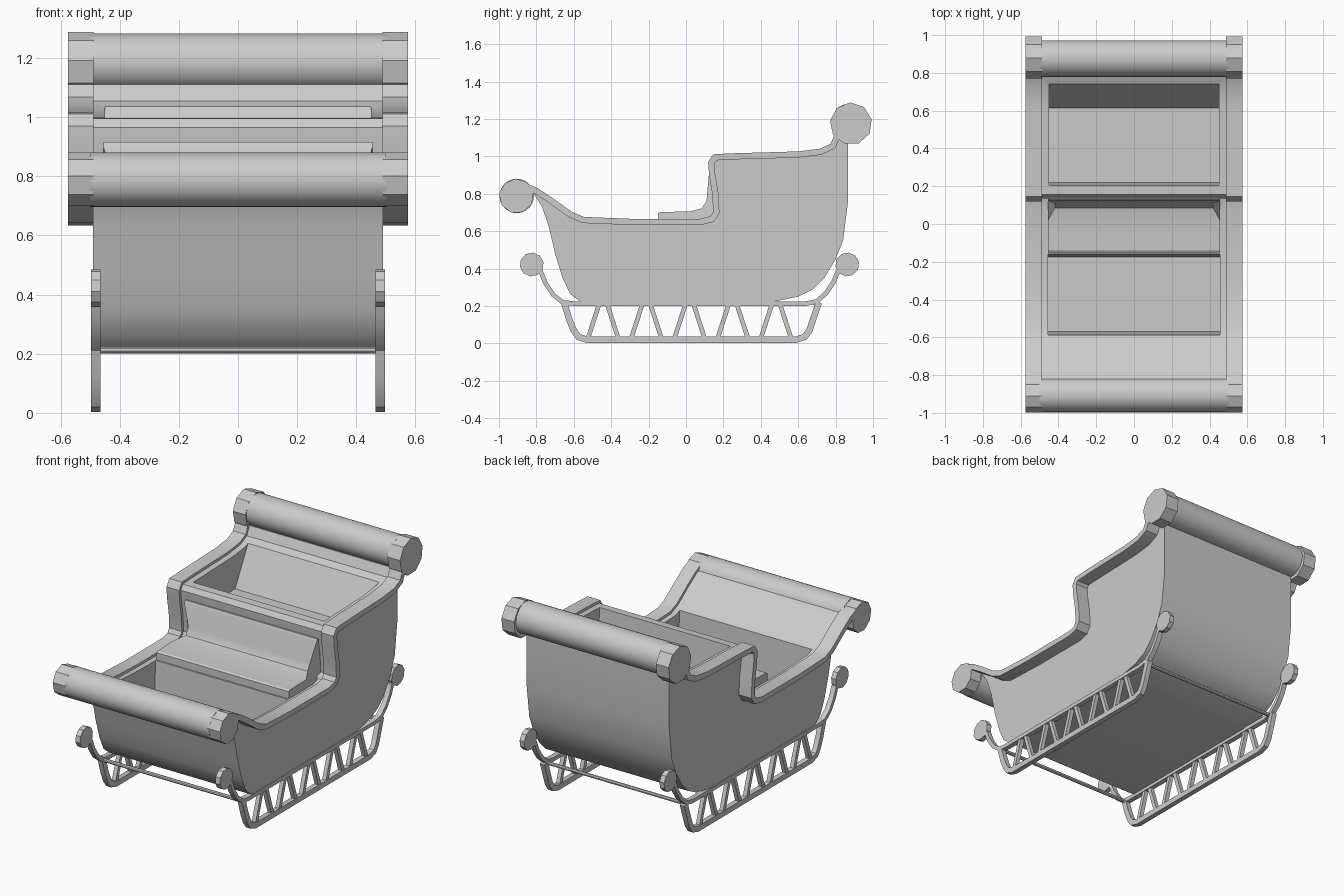
import bpy, bmesh, math
from mathutils import Vector

cube = bpy.data.objects.get("Cube")
if cube:
    bpy.data.objects.remove(cube, do_unlink=True)

grey = bpy.data.materials.new("light_grey")
grey.use_nodes = True
COLOR = (0.6, 0.6, 0.6, 1)
grey.diffuse_color = COLOR
grey.node_tree.nodes["Principled BSDF"].inputs["Base Color"].default_value = COLOR


def finish(name, bm):
    """Turn a bmesh into a smooth-shaded object with sharp edges kept."""
    bmesh.ops.recalc_face_normals(bm, faces=bm.faces)
    mesh = bpy.data.meshes.new(name)
    bm.to_mesh(mesh)
    bm.free()
    mesh.materials.append(grey)
    obj = bpy.data.objects.new(name, mesh)
    bpy.context.collection.objects.link(obj)
    smooth(obj)
    return obj


def smooth(obj):
    bpy.ops.object.select_all(action='DESELECT')
    obj.select_set(True)
    bpy.context.view_layer.objects.active = obj
    bpy.ops.object.shade_smooth_by_angle(angle=math.radians(30))


def add_prism(bm, outline, x0, x1):
    """Extrude a (y, z) outline from x0 to x1."""
    face = bm.faces.new([bm.verts.new((x0, y, z)) for y, z in outline])
    out = bmesh.ops.extrude_face_region(bm, geom=[face])
    moved = [g for g in out["geom"] if isinstance(g, bmesh.types.BMVert)]
    bmesh.ops.translate(bm, vec=(x1 - x0, 0, 0), verts=moved)


def prism(name, outline, x0, x1):
    bm = bmesh.new()
    add_prism(bm, outline, x0, x1)
    return finish(name, bm)


def band(path, width):
    """Outline of a strip of constant width that follows a path."""
    pts = [Vector(p) for p in path]
    sides = ([], [])
    for i, p in enumerate(pts):
        before = (p - pts[i - 1]).normalized() if i else None
        after = (pts[i + 1] - p).normalized() if i < len(pts) - 1 else None
        d = ((before or after) + (after or before)).normalized()
        stretch = 1 / max(0.6, d.dot(after or before))
        n = Vector((-d.y, d.x)) * width / 2 * stretch
        sides[0].append(p + n)
        sides[1].append(p - n)
    return sides[0] + sides[1][::-1]


def disc(center, radius, sides):
    turn = 2 * math.pi / sides
    return [(center[0] + radius * math.cos(turn * (i + 0.3)),
             center[1] + radius * math.sin(turn * (i + 0.3))) for i in range(sides)]


def cut_pit(body, width, y0, y1, top, floor, back_slope):
    """Hollow a tapering compartment out of the body."""
    outline = [(y0, top), (y0 + 0.02, floor), (y1 - back_slope, floor), (y1, top)]
    cutter = prism("pit_cutter", outline, -width, width)
    cutter.hide_render = True
    mod = body.modifiers.new("pit", 'BOOLEAN')
    mod.operation = 'DIFFERENCE'
    mod.solver = 'EXACT'
    mod.object = cutter
    bpy.context.view_layer.objects.active = body
    bpy.ops.object.modifier_apply(modifier=mod.name)
    bpy.data.objects.remove(cutter, do_unlink=True)


# Shared line of the rail and the top of the body
rail_line = [(-0.86, 0.84), (-0.80, 0.815), (-0.72, 0.762), (-0.62, 0.69), (-0.55, 0.66),
             (-0.3, 0.65), (0.08, 0.65), (0.14, 0.665), (0.162, 0.70), (0.157, 0.80),
             (0.14, 0.90), (0.135, 0.965), (0.155, 0.995), (0.25, 1.0), (0.6, 1.01),
             (0.72, 1.025), (0.785, 1.055), (0.81, 1.11)]
hull_line = [(0.865, 1.1), (0.865, 0.75), (0.84, 0.55), (0.80, 0.45), (0.74, 0.35),
             (0.68, 0.29), (0.6, 0.25), (0.45, 0.22), (-0.56, 0.22), (-0.62, 0.265),
             (-0.66, 0.35), (-0.70, 0.48), (-0.735, 0.63), (-0.77, 0.73), (-0.815, 0.8)]

# Body with a front and a rear compartment
body = prism("body", rail_line + hull_line, -0.49, 0.49)
cut_pit(body, 0.45, 0.2, 0.755, 1.06, 0.8, 0.14)
cut_pit(body, 0.455, -0.59, -0.155, 0.72, 0.35, 0.02)
smooth(body)

# Seat with a curved backrest, narrowing where the two meet
bm = bmesh.new()
add_prism(bm, [(-0.15, 0.64), (-0.15, 0.695), (-0.14, 0.702), (0.02, 0.706), (0.085, 0.722),
               (0.11, 0.765), (0.122, 0.9), (0.13, 0.915), (0.17, 0.915), (0.17, 0.64)],
          -0.455, 0.455)
for v in bm.verts:
    if 0.05 < v.co.y < 0.115:
        v.co.x *= 0.92
finish("seat", bm)

# Rolls across the front and the back
front_scroll, back_scroll = (-0.907, 0.788), (0.882, 1.175)
prism("front_roll", disc((-0.905, 0.788), 0.092, 24), -0.5, 0.5)
prism("back_roll", disc((0.876, 1.185), 0.097, 24), -0.5, 0.5)

# Runner lines, scrolls and struts
curl = [(-0.80, 0.39), (-0.775, 0.38), (-0.75, 0.32), (-0.71, 0.26), (-0.66, 0.22),
        (-0.6, 0.213), (0.64, 0.213), (0.70, 0.225), (0.75, 0.27), (0.79, 0.33),
        (0.81, 0.38), (0.835, 0.39)]
skid = [(-0.65, 0.215), (-0.625, 0.13), (-0.60, 0.07), (-0.575, 0.035), (-0.53, 0.02),
        (0.59, 0.02), (0.635, 0.035), (0.66, 0.07), (0.68, 0.13), (0.71, 0.22)]

for side, s in (("right", -1), ("left", 1)):
    # Side rail with scroll caps
    prism(side + "_rail", band(rail_line, 0.033), s * 0.488, s * 0.575)
    prism(side + "_front_scroll", disc(front_scroll, 0.093, 9), s * 0.488, s * 0.575)
    prism(side + "_back_scroll", disc(back_scroll, 0.113, 9), s * 0.488, s * 0.575)

    # Runner
    inner, outer = s * 0.465, s * 0.497
    prism(side + "_runner_top", band(curl, 0.024), inner, outer)
    prism(side + "_runner_skid", band(skid, 0.034), inner, outer)
    prism(side + "_runner_front_curl", disc((-0.825, 0.422), 0.064, 10), inner, outer)
    prism(side + "_runner_back_curl", disc((0.862, 0.422), 0.064, 10), inner, outer)
    bm = bmesh.new()
    for i in range(5):
        mid = -0.443 + i * 0.231
        for lean in (-1, 1):
            strut = [(mid + lean * 0.02, 0.215), (mid + lean * 0.08, 0.03)]
            add_prism(bm, band(strut, 0.024), s * 0.468, s * 0.494)
    finish(side + "_runner_struts", bm)

# Crossbars between the runners
for name, y in (("front", -0.645), ("back", 0.69)):
    prism(name + "_crossbar", disc((y, 0.212), 0.011, 8), -0.47, 0.47)
